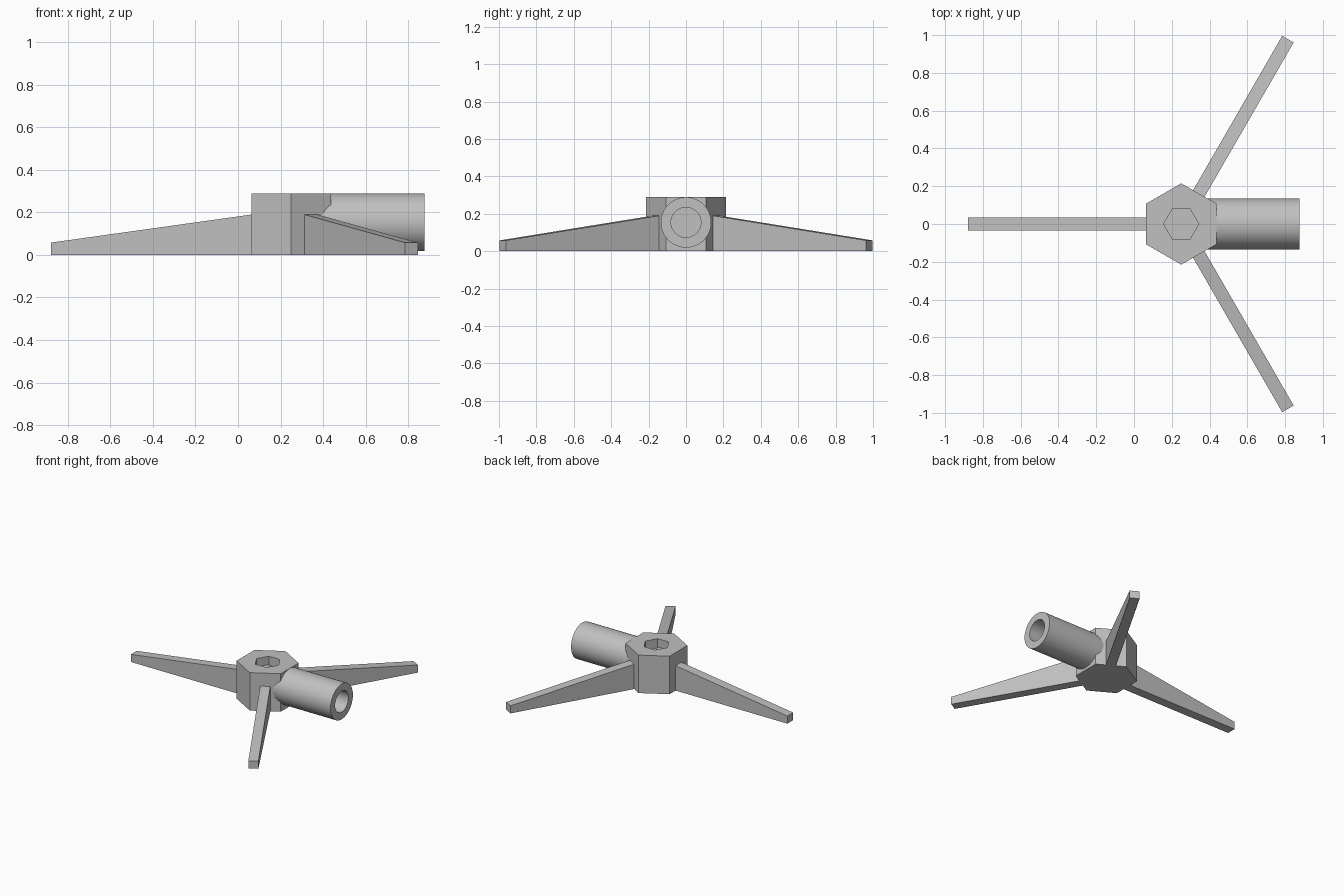
import bpy, bmesh
from math import cos, sin, pi, radians
from mathutils import Matrix, Vector

cube = bpy.data.objects.get("Cube")
if cube:
    bpy.data.objects.remove(cube)

grey = bpy.data.materials.new("plain grey")
grey.use_nodes = True
colour = (0.53, 0.53, 0.53, 1)
grey.diffuse_color = colour
grey.node_tree.nodes["Principled BSDF"].inputs["Base Color"].default_value = colour

HUB = Vector((0.25, 0, 0))


def finish(name, bm, matrix):
    bmesh.ops.recalc_face_normals(bm, faces=bm.faces)
    mesh = bpy.data.meshes.new(name)
    bm.to_mesh(mesh)
    bm.free()
    mesh.transform(matrix)
    mesh.materials.append(grey)
    obj = bpy.data.objects.new(name, mesh)
    bpy.context.collection.objects.link(obj)
    return obj


def lathe(name, sides, rings, matrix):
    """Closed solid through rings of (radius, height, start angle)."""
    bm = bmesh.new()
    loops = [[bm.verts.new((r * cos(a + 2 * pi * i / sides),
                            r * sin(a + 2 * pi * i / sides), z))
              for i in range(sides)] for r, z, a in rings]
    for low, high in zip(loops, loops[1:]):
        for i in range(sides):
            j = (i + 1) % sides
            bm.faces.new((low[i], low[j], high[j], high[i]))
    bm.faces.new(loops[0])
    bm.faces.new(loops[-1])
    return finish(name, bm, matrix)


def prism(name, outline, direction, matrix):
    """Outline extruded along a direction."""
    bm = bmesh.new()
    face = bm.faces.new([bm.verts.new(p) for p in outline])
    new = bmesh.ops.extrude_face_region(bm, geom=[face])["geom"]
    bmesh.ops.translate(bm, vec=direction,
                        verts=[v for v in new if isinstance(v, bmesh.types.BMVert)])
    return finish(name, bm, matrix)


def around_hub(degrees):
    return Matrix.Translation(HUB) @ Matrix.Rotation(radians(degrees), 4, "Z")


# Hexagonal hub with a hexagonal socket turned a half step in its top
lathe("hub", 6, [(0.215, 0, pi / 6), (0.215, 0.29, pi / 6),
                 (0.093, 0.29, 0), (0.093, 0.22, 0)], Matrix.Translation(HUB))

# Three tapering legs
for label, angle in (("right", 180), ("left_back", 60), ("left_front", -60)):
    prism(label + "_leg",
          [(0.1, -0.035, 0), (1.13, -0.035, 0), (1.13, -0.035, 0.058),
           (0.186, -0.035, 0.19), (0.1, -0.035, 0.19)],
          (0, 0.07, 0), around_hub(angle))

# Thin tapered plates on the socket floor
for number, angle in enumerate((30, 150, 270), 1):
    prism(f"socket_plate_{number}",
          [(0.08, -0.046, 0.219), (0.08, 0.046, 0.219),
           (0.042, 0.033, 0.219), (0.042, -0.033, 0.219)],
          (0, 0, 0.008), around_hub(angle))

# Hollow tube lying along x, bored down to the hub face
tube = lathe("tube", 64, [(0.135, 0.36, 0), (0.135, 0.876, 0),
                          (0.08, 0.876, 0), (0.08, 0.438, 0)],
             Matrix.Translation((0, 0, 0.154)) @ Matrix.Rotation(pi / 2, 4, "Y"))
bpy.context.view_layer.objects.active = tube
tube.select_set(True)
bpy.ops.object.shade_smooth_by_angle(angle=radians(30))
